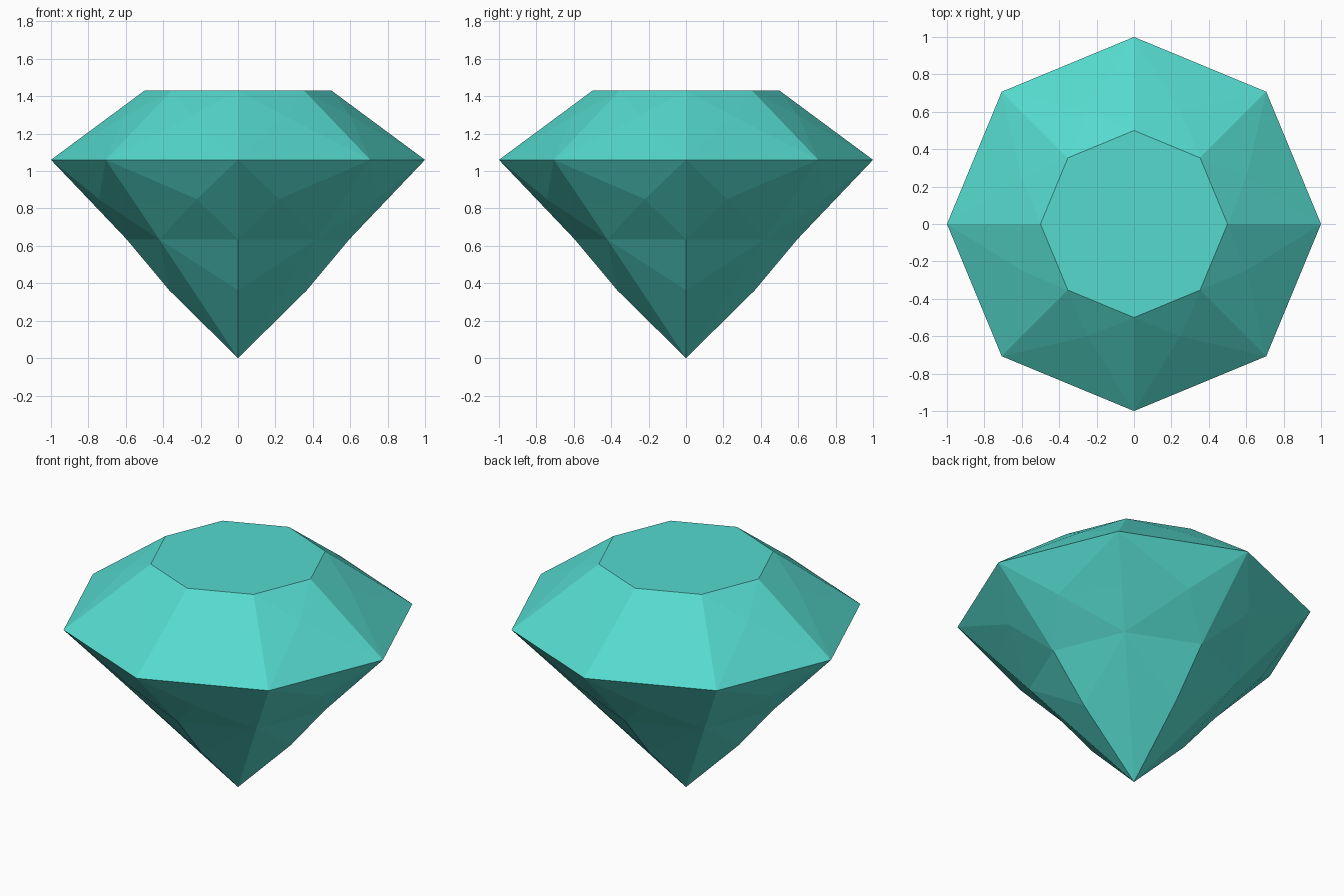
import bpy, bmesh, math

if "Cube" in bpy.data.objects:
    bpy.data.objects.remove(bpy.data.objects["Cube"])

# Single flat colour for the cut stone
teal = bpy.data.materials.new("teal_gem")
teal.diffuse_color = (0.091, 0.70, 0.617, 1.0)
teal.use_nodes = True
teal.node_tree.nodes["Principled BSDF"].inputs["Base Color"].default_value = teal.diffuse_color


def polar(bm, radius, degrees, z):
    a = math.radians(degrees)
    return bm.verts.new((radius * math.cos(a), radius * math.sin(a), z))


bm = bmesh.new()

# Rings of the crown: table rim, raised facet points, girdle
table = [polar(bm, 0.50, 45 * i, 1.43) for i in range(8)]
crown = [polar(bm, 0.65, 45 * i + 22.5, 1.295) for i in range(8)]
girdle = [polar(bm, 1.00, 45 * i, 1.06) for i in range(8)]

# Rings of the pavilion, with four-way symmetry
corner = [polar(bm, 0.78, 45 + 90 * i, 0.83) for i in range(4)]
middle = [polar(bm, 0.595, 45 * i, 0.635) for i in range(8)]
lower = [polar(bm, 0.368, 90 * i, 0.363) for i in range(4)]
tip = bm.verts.new((0, 0, 0))

# Table and crown facets
bm.faces.new(table)
for i in range(8):
    j = (i + 1) % 8
    loop = [table[i], girdle[i], girdle[j], table[j]]
    for k in range(4):
        bm.faces.new((loop[k], loop[(k + 1) % 4], crown[i]))

# Pavilion facets: each quarter is one half and its mirrored twin
for q in range(4):
    diag = 2 * q + 1
    for side in (-1, 1):
        axis = (diag + side) % 8
        side_point = polar(bm, 0.775, 45 * diag + side * 28.5, 0.85)
        ga, gd = girdle[axis], girdle[diag]
        ma, md = middle[axis], middle[diag]
        f, c = corner[q], lower[axis // 2]
        for tri in ((ga, gd, side_point), (gd, f, side_point),
                    (f, md, side_point), (md, ma, side_point),
                    (ma, ga, side_point), (md, c, ma), (md, tip, c)):
            bm.faces.new(tri)

bmesh.ops.recalc_face_normals(bm, faces=bm.faces[:])
mesh = bpy.data.meshes.new("gemstone")
bm.to_mesh(mesh)
bm.free()
mesh.materials.append(teal)
gem = bpy.data.objects.new("gemstone", mesh)
bpy.context.collection.objects.link(gem)
